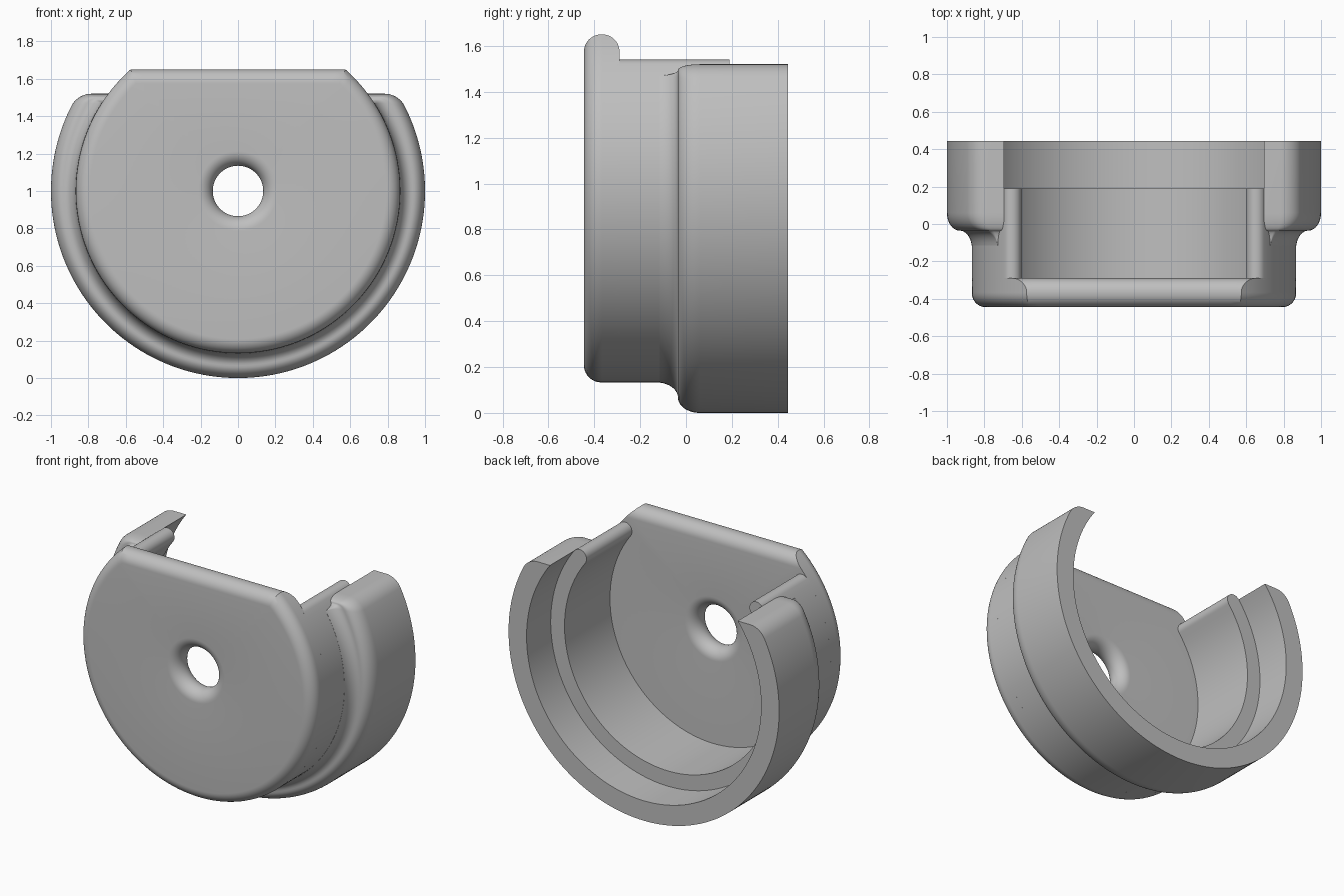
import bpy, bmesh
from math import sin, cos, asin, sqrt, pi, radians, hypot

cube = bpy.data.objects.get("Cube")
if cube:
    bpy.data.objects.remove(cube, do_unlink=True)

CENTRE_Z = 1.0          # height of the round axis
FRONT, BACK = -0.445, 0.445
PLATE_BACK, STEP = -0.29, 0.19
R_FRONT, R_BACK, R_POCKET = 0.867, 1.0, 0.765

grey = bpy.data.materials.new("plain grey")
grey.use_nodes = True
colour = (0.52, 0.52, 0.52, 1)
grey.diffuse_color = colour
grey.node_tree.nodes["Principled BSDF"].inputs["Base Color"].default_value = colour


def arc(cx, cz, r, a, b, n):
    """Points on an arc from angle a to b."""
    return [(cx + r * cos(a + (b - a) * i / n), cz + r * sin(a + (b - a) * i / n))
            for i in range(n + 1)]


def loft(name, sections, closed=False):
    """Skin a list of (y, outline) sections; join the ends or cap them."""
    bm = bmesh.new()
    rings = [[bm.verts.new((x, y, z + CENTRE_Z)) for x, z in pts] for y, pts in sections]
    pairs = list(zip(rings, rings[1:]))
    if closed:
        pairs.append((rings[-1], rings[0]))
    else:
        bm.faces.new(rings[0])
        bm.faces.new(rings[-1])
    for a, b in pairs:
        for i in range(len(a)):
            j = (i + 1) % len(a)
            bm.faces.new((a[i], a[j], b[j], b[i]))
    bmesh.ops.recalc_face_normals(bm, faces=bm.faces)
    mesh = bpy.data.meshes.new(name)
    bm.to_mesh(mesh)
    bm.free()
    mesh.materials.append(grey)
    obj = bpy.data.objects.new(name, mesh)
    bpy.context.collection.objects.link(obj)
    bpy.ops.object.select_all(action='DESELECT')
    obj.select_set(True)
    bpy.context.view_layer.objects.active = obj
    bpy.ops.object.shade_smooth_by_angle(angle=radians(32))
    return obj


def mirrored(outer, inner):
    """Close a C shape from its right half, bottom to top outside, top to bottom inside."""
    half = outer + inner
    return half + [(-x, z) for x, z in reversed(half[1:-1])]


# Front plate: round disc with a flat top, rounded edges and a flared hole
def plate_outline(r, top):
    a = asin(top / r)
    pts = arc(0, 0, r, pi - a, 2 * pi + a, 110)
    (x0, _), (x1, _) = pts[-1], pts[0]
    return pts + [(x0 + (x1 - x0) * i / 24, top) for i in range(1, 24)]


def hole_outline(r):
    return [(r * x / hypot(x, z), r * z / hypot(x, z)) for x, z in plate_outline(R_FRONT, 0.65)]


sections = []
EDGE, STEPS = 0.075, 10
for i in range(STEPS + 1):                      # front rounding
    a = pi / 2 * i / STEPS
    inset = EDGE * (1 - sin(a))
    sections.append((FRONT + EDGE * (1 - cos(a)), plate_outline(R_FRONT - inset, 0.65 - inset)))
for i in range(STEPS + 1):                      # back rounding, flat top only
    a = pi / 2 * i / STEPS
    sections.append((PLATE_BACK - EDGE * (1 - sin(a)),
                     plate_outline(R_FRONT, 0.65 - EDGE * (1 - cos(a)))))
half = (PLATE_BACK - FRONT) / 2
for i in range(2 * STEPS + 1):                  # flared hole, back to front
    a = pi * i / (2 * STEPS)
    sections.append((PLATE_BACK - half + half * cos(a),
                     hole_outline(0.135 + half * (1 - sin(a)))))
loft("front_plate", sections, closed=True)

# Pocket wall: C-shaped with fully rounded ends
mid, cap = (R_FRONT + R_POCKET) / 2, (R_FRONT - R_POCKET) / 2
end = asin((0.54 - cap) / mid)
wall = mirrored(
    arc(0, 0, R_FRONT, -pi / 2, end, 56)[:-1]
    + arc(mid * cos(end), mid * sin(end), cap, end, end + pi, 16),
    arc(0, 0, R_POCKET, end, -pi / 2, 56)[1:])
loft("pocket_wall", [(PLATE_BACK - 0.01, wall), (STEP, wall)])


# Back ring: wider C shape whose front swells out of the wall in an S curve
def ring_outline(r):
    grow = (r - R_FRONT) / (R_BACK - R_FRONT)
    top = 0.52 - 0.05 * (1 - grow)
    f = 0.12 * grow
    a = asin((top - f) / (r - f))
    outer = arc(0, 0, r, -pi / 2, a, 56)[:-1]
    outer += arc((r - f) * cos(a), top - f, f, a, pi / 2, 12)
    return mirrored(outer, arc(0, 0, R_FRONT, asin(top / R_FRONT), -pi / 2, 56))


rise, run, bend = (R_BACK - R_FRONT) / 2, 0.095, -0.035
sections = []
for i in range(1, 11):                          # hollow part of the S
    a = pi / 2 * i / 10
    sections.append((bend - run * (1 - sin(a)), ring_outline(R_FRONT + rise * (1 - cos(a)))))
for i in range(1, 11):                          # rounded part of the S
    a = pi / 2 * i / 10
    sections.append((bend + run * (1 - cos(a)), ring_outline(R_FRONT + rise * (1 + sin(a)))))
sections.append((BACK, ring_outline(R_BACK)))
loft("back_ring", sections)
